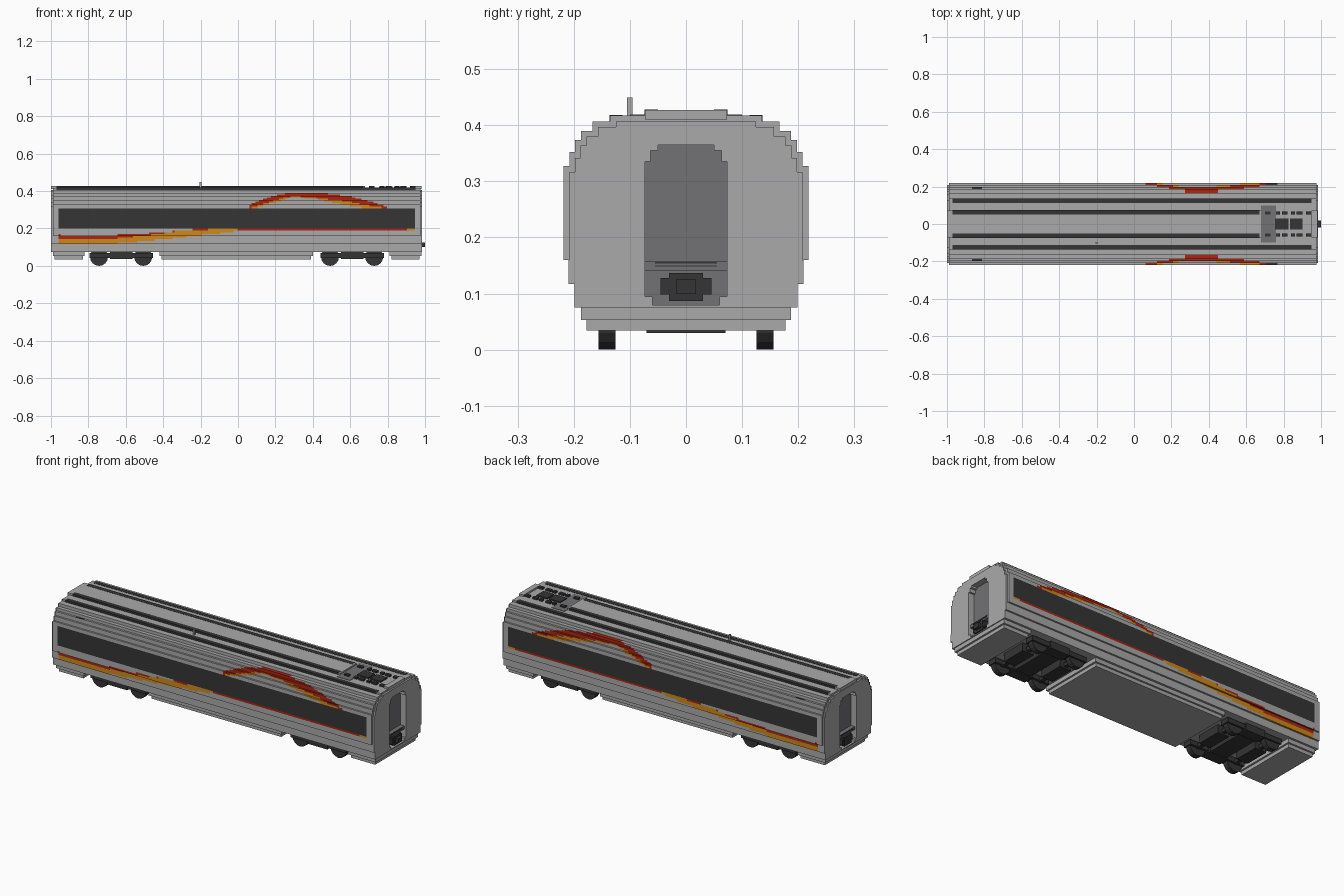
import bpy, bmesh, math

cube = bpy.data.objects.get("Cube")
if cube:
    bpy.data.objects.remove(cube)


def material(name, rgb):
    m = bpy.data.materials.new(name)
    m.use_nodes = True
    m.diffuse_color = (*rgb, 1)
    m.node_tree.nodes["Principled BSDF"].inputs["Base Color"].default_value = (*rgb, 1)
    return m


LIGHT = material("light grey", (0.40, 0.40, 0.40))
MID = material("mid grey", (0.17, 0.17, 0.18))
DARK = material("charcoal", (0.035, 0.035, 0.035))
RED = material("red", (0.42, 0.018, 0.006))
ORANGE = material("orange", (0.62, 0.25, 0.01))
PALETTE = [LIGHT, MID, DARK, RED, ORANGE]


def finish(bm, name, mats):
    bmesh.ops.recalc_face_normals(bm, faces=bm.faces)
    mesh = bpy.data.meshes.new(name)
    bm.to_mesh(mesh)
    bm.free()
    for m in mats:
        mesh.materials.append(m)
    ob = bpy.data.objects.new(name, mesh)
    bpy.context.scene.collection.objects.link(ob)
    return ob


def box(name, mat, x, y, z):
    bm = bmesh.new()
    bmesh.ops.create_cube(bm, size=1)
    for v in bm.verts:
        v.co = [a[0] + (a[1] - a[0]) * (c + 0.5) for a, c in zip((x, y, z), v.co)]
    return finish(bm, name, [mat])


def pair(name, mat, x, y, z):
    box(name + "_left", mat, x, y, z)
    box(name + "_right", mat, x, (-y[1], -y[0]), z)


def prism(name, mat, outline, x0, x1):
    """Extrude a (y, z) outline along x."""
    bm = bmesh.new()
    face = bm.faces.new([bm.verts.new((x0, y, z)) for y, z in outline])
    out = bmesh.ops.extrude_face_region(bm, geom=[face])
    for v in out["geom"]:
        if isinstance(v, bmesh.types.BMVert):
            v.co.x = x1
    return finish(bm, name, [mat])


def lerp(points, x):
    for (a, p), (b, q) in zip(points, points[1:]):
        if a <= x <= b:
            return p + (q - p) * (x - a) / (b - a)
    return None


# Stepped cross-section: half width up to each height
FLOOR = 0.075
STEPS = [(0.199, 0.117), (0.209, 0.16), (0.218, 0.327), (0.208, 0.352),
         (0.198, 0.374), (0.187, 0.39), (0.167, 0.407), (0.135, 0.417)]


def half_outline(steps, cell=1.0):
    points, z = [], FLOOR
    for width, top in steps:
        n = math.ceil((top - z) / cell)
        points += [(width, z + (top - z) * i / n) for i in range(n + 1)]
        z = top
    return points


# Livery curves: upper and lower edge of each ribbon
LOW_TOP = [(-0.96, 0.165), (-0.7, 0.162), (-0.45, 0.176), (-0.2, 0.198), (0.02, 0.2)]
LOW_RED = [(-0.96, 0.146), (-0.7, 0.142), (-0.45, 0.166), (-0.3, 0.19), (0.02, 0.2)]
LOW_BOTTOM = [(-0.96, 0.115), (-0.72, 0.115), (-0.4, 0.142), (-0.05, 0.18), (0.02, 0.192)]
HIGH_TOP = [(0.02, 0.31), (0.12, 0.35), (0.2, 0.377), (0.28, 0.392), (0.45, 0.39),
            (0.6, 0.372), (0.7, 0.345), (0.82, 0.31)]
HIGH_RED = [(0.06, 0.31), (0.15, 0.336), (0.24, 0.362), (0.3, 0.374), (0.45, 0.36),
            (0.6, 0.342), (0.7, 0.322), (0.8, 0.308)]
HIGH_BOTTOM = [(0.06, 0.3), (0.15, 0.325), (0.24, 0.352), (0.3, 0.37), (0.43, 0.355),
               (0.52, 0.335), (0.6, 0.322), (0.68, 0.31), (0.8, 0.3)]


def ribbon(x, z, top, red, bottom):
    t, r, b = (lerp(c, x) for c in (top, red, bottom))
    if t is not None and r is not None and r <= z <= t:
        return 3
    if t is not None and b is not None and b <= z <= t:
        return 4
    return 0


def paint(face):
    x, y, z = face.calc_center_median()
    tread = abs(face.normal.z) > 0.5
    if abs(y) < 0.15:
        return 0
    if tread and (-0.87 < x < -0.81 and abs(z - 0.374) < 0.002
                  or 0.70 < x < 0.765 and abs(z - 0.327) < 0.002):
        return 2
    if -0.955 < x < 0.94 and 0.199 < z < 0.308:
        return 2
    if z > 0.3:
        return ribbon(x, z, HIGH_TOP, HIGH_RED, HIGH_BOTTOM)
    if 0 < x < 0.94 and 0.19 < z < 0.2:
        return 4 if x > 0.9 else 3
    if z < 0.2:
        return ribbon(x, z, LOW_TOP, LOW_RED, LOW_BOTTOM)
    return 0


# Car body shell with painted sides
X0, X1, SLICES = -0.96, 0.945, 181
half = half_outline(STEPS, 0.0101)
ring = half + [(-y, z) for y, z in reversed(half)]
bm = bmesh.new()
rows = [[bm.verts.new((X0 + (X1 - X0) * i / SLICES, y, z)) for y, z in ring]
        for i in range(SLICES + 1)]
for a, b in zip(rows, rows[1:]):
    for j in range(len(ring)):
        k = (j + 1) % len(ring)
        bm.faces.new((a[j], a[k], b[k], b[j]))
bm.faces.new(rows[0])
bm.faces.new(rows[-1])
bmesh.ops.recalc_face_normals(bm, faces=bm.faces)
for f in bm.faces:
    if len(f.verts) == 4:
        f.material_index = paint(f)
finish(bm, "car_body", PALETTE)

# End frames with an open gangway doorway, door and coupler
DOOR = [(0, 0.365), (0.05, 0.365), (0.05, 0.355), (0.063, 0.355), (0.063, 0.335),
        (0.073, 0.335), (0.073, 0.095), (0.06, 0.095), (0.06, 0.08), (0, 0.08)]
small = [(w - 0.01 * (t > 0.3), t - 0.01 * (t > 0.3)) for w, t in STEPS]
for end, x, s in (("right_end", X0, -1), ("left_end", X1, 1)):
    for layer, steps, a, b in (("frame", STEPS, 0, 0.03), ("rim", small, 0.03, 0.04)):
        outline = half_outline(steps)
        loop = [(0, FLOOR)] + outline + [(0, outline[-1][1])] + DOOR
        for m in (-1, 1):
            prism(f"{end}_{layer}_{m}", LIGHT, [(m * y, z) for y, z in loop],
                  x + s * a, x + s * b)
    door = DOOR + [(-y, z) for y, z in reversed(DOOR[1:-1])]
    prism(end + "_door", MID, door, x, x + s * 0.006)
    box(end + "_sill", MID, (x, x + s * 0.03), (-0.073, 0.073), (0.14, 0.157))
    for z in (0.148, 0.154):
        box(end + "_sill_seam", DARK, (x, x + s * 0.032), (-0.055, 0.055), (z, z + 0.002))
    box(end + "_coupler", DARK, (x, x + s * 0.036), (-0.045, 0.045), (0.098, 0.128))
    box(end + "_coupler_core", DARK, (x, x + s * 0.038), (-0.03, 0.03), (0.087, 0.137))
box("coupler_nose", DARK, (0.97, 1.0), (-0.018, 0.018), (0.1, 0.125))

# Roof deck, ribs and equipment well
box("roof_deck", LIGHT, (-1.0, 0.68), (-0.073, 0.073), (0.41, 0.427))
box("roof_deck_end", LIGHT, (0.95, 0.98), (-0.073, 0.073), (0.41, 0.427))
pair("inner_roof_rib", DARK, (-0.97, 0.67), (0.05, 0.074), (0.415, 0.428))
pair("outer_roof_rib", DARK, (-0.97, 0.95), (0.113, 0.1365), (0.405, 0.4185))
box("roof_panel", MID, (0.68, 0.76), (-0.1, 0.1), (0.41, 0.419))
for a, b in ((0.755, 0.825), (0.835, 0.9)):
    box("roof_unit", DARK, (a, b), (-0.03, 0.03), (0.41, 0.424))
for a, b in ((0.70, 0.73), (0.76, 0.78), (0.79, 0.82), (0.84, 0.86), (0.87, 0.9), (0.92, 0.95)):
    pair("roof_fitting", DARK, (a, b), (0.05, 0.068), (0.41, 0.427))
box("antenna", LIGHT, (-0.205, -0.195), (-0.105, -0.095), (0.41, 0.449))

# Skirts under the floor
for name, a, b in (("rear_skirt", -0.99, -0.82), ("middle_skirt", -0.42, 0.40),
                   ("front_skirt", 0.81, 0.98)):
    box(name + "_upper", LIGHT, (a, b), (-0.187, 0.187), (0.053, 0.08))
    box(name + "_lower", LIGHT, (a + 0.01, b - 0.01), (-0.177, 0.177), (0.034, 0.053))

# Bogies with wheels, axles and frames
for c in (-0.625, 0.61):
    pair("bogie_side_frame", DARK, (c - 0.17, c + 0.17), (0.115, 0.165), (0.042, 0.068))
    pair("bogie_side_spring", DARK, (c - 0.06, c + 0.06), (0.11, 0.17), (0.036, 0.078))
    box("bogie_bolster", DARK, (c - 0.05, c + 0.05), (-0.12, 0.12), (0.04, 0.078))
    for dx in (-0.118, 0.118):
        box("bogie_motor", DARK, (c + dx - 0.035, c + dx + 0.035), (-0.07, 0.07), (0.03, 0.078))
        box("axle", DARK, (c + dx - 0.01, c + dx + 0.01), (-0.13, 0.13), (0.038, 0.058))
        for side in (-1, 1):
            bm = bmesh.new()
            bmesh.ops.create_cone(bm, cap_ends=True, segments=16, radius1=0.048,
                                  radius2=0.048, depth=0.03)
            for v in bm.verts:
                x, y, z = v.co
                v.co = (c + dx + x, side * 0.141 + z, 0.048 + y)
            finish(bm, "wheel", [DARK])
